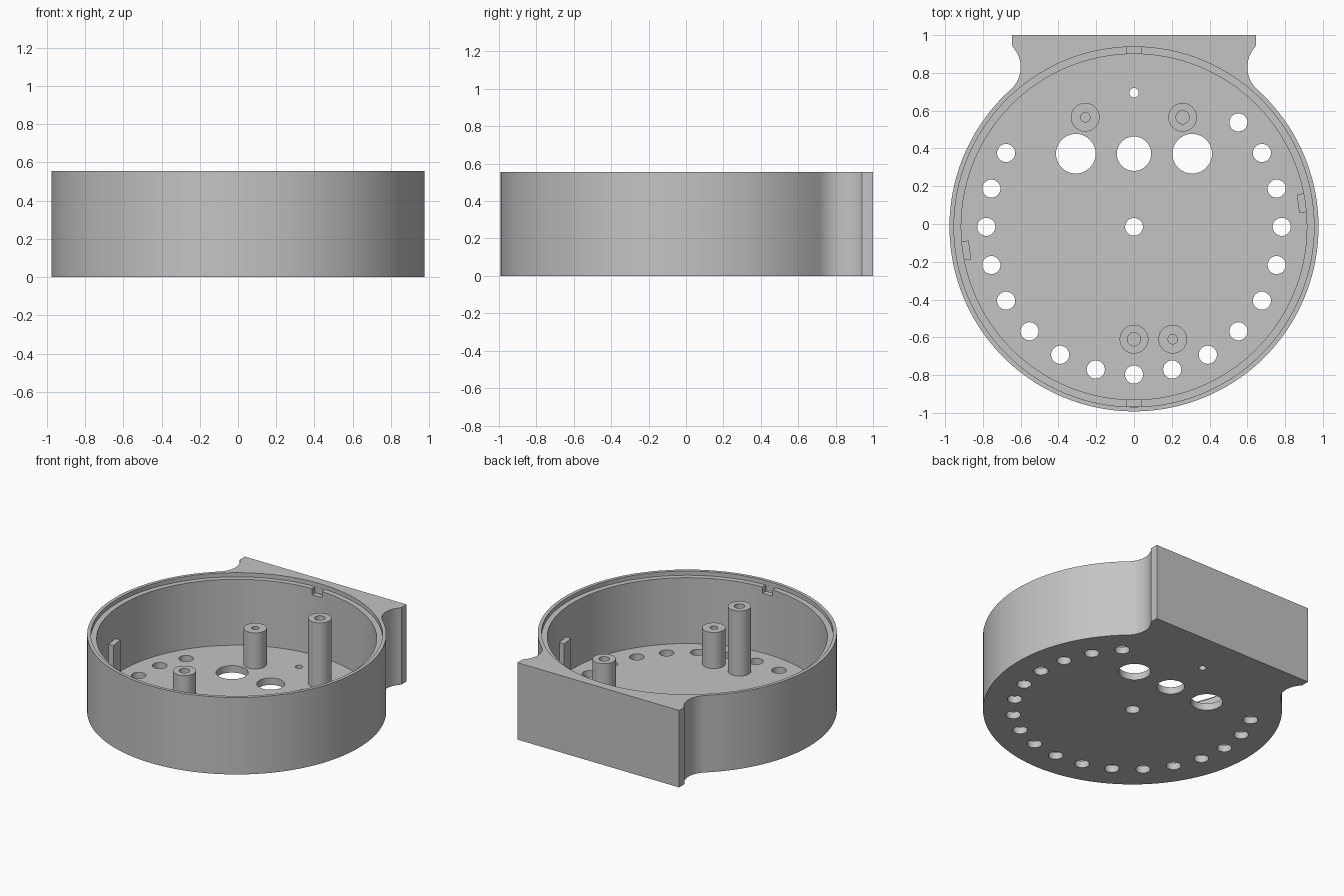
import bpy, bmesh
from math import sin, cos, pi, radians, atan2
from mathutils import Matrix, Vector

cube = bpy.data.objects.get("Cube")
if cube:
    bpy.data.objects.remove(cube, do_unlink=True)

CY = -0.015        # centre of the round housing
R = 0.977          # outer radius
H = 0.555          # total height
FLOOR = 0.05       # floor thickness
INNER = 0.915      # cavity radius
LEDGE = 0.953      # radius of the lid rebate

grey = bpy.data.materials.new("plain grey")
grey.use_nodes = True
grey.diffuse_color = (0.55, 0.55, 0.55, 1)
grey.node_tree.nodes["Principled BSDF"].inputs["Base Color"].default_value = (0.55, 0.55, 0.55, 1)


def finish(name, bm):
    bmesh.ops.recalc_face_normals(bm, faces=bm.faces)
    mesh = bpy.data.meshes.new(name)
    bm.to_mesh(mesh)
    bm.free()
    mesh.materials.append(grey)
    obj = bpy.data.objects.new(name, mesh)
    bpy.context.collection.objects.link(obj)
    return obj


def cylinders(name, specs, z0, z1, segments=48):
    """One object holding a cylinder for each (x, y, radius)."""
    bm = bmesh.new()
    for x, y, r in specs:
        bmesh.ops.create_cone(bm, cap_ends=True, segments=segments, radius1=r, radius2=r,
                              depth=z1 - z0, matrix=Matrix.Translation((x, y, (z0 + z1) / 2)))
    return finish(name, bm)


def box(name, size, place):
    bm = bmesh.new()
    bmesh.ops.create_cube(bm, size=1, matrix=place @ Matrix.Diagonal((*size, 1)))
    return finish(name, bm)


def cut(obj, cutter):
    """Subtract the cutter, keep the result, drop the cutter."""
    cutter.hide_render = True
    mod = obj.modifiers.new("cut", "BOOLEAN")
    mod.operation, mod.solver, mod.object = "DIFFERENCE", "EXACT", cutter
    graph = bpy.context.evaluated_depsgraph_get()
    mesh = bpy.data.meshes.new_from_object(obj.evaluated_get(graph))
    obj.modifiers.clear()
    obj.data = mesh
    bpy.data.objects.remove(cutter, do_unlink=True)


def smooth(obj):
    bpy.ops.object.select_all(action="DESELECT")
    obj.select_set(True)
    bpy.context.view_layer.objects.active = obj
    bpy.ops.object.shade_smooth_by_angle(angle=radians(30))


# Housing outline: big arc, concave neck fillets, flat mounting back
FX, FY, FR = 0.758, 0.83, 0.158
join = atan2(FY - CY, FX)
end = radians(136)
right = [(FX + FR * cos(a), FY + FR * sin(a))
         for a in (join + pi + (end - join - pi) * i / 16 for i in range(17))]
right += [(0.645, 0.952), (0.645, 1.0)]
steps = 110
sweep = pi + 2 * join
arc = [(R * cos(a), CY + R * sin(a))
       for a in (pi - join + sweep * i / steps for i in range(1, steps))]
outline = arc + right + [(-x, y) for x, y in reversed(right)]

bm = bmesh.new()
base = bm.faces.new([bm.verts.new((x, y, 0)) for x, y in outline])
top = bmesh.ops.extrude_face_region(bm, geom=[base], use_keep_orig=True)["geom"]
bmesh.ops.translate(bm, vec=Vector((0, 0, H)),
                    verts=[v for v in top if isinstance(v, bmesh.types.BMVert)])
housing = finish("housing", bm)

# Cavity and lid rebate
cut(housing, cylinders("cavity_cutter", [(0, CY, INNER)], FLOOR, 1, 128))
cut(housing, cylinders("rebate_cutter", [(0, CY, LEDGE)], H - 0.03, 1, 128))

# Lid notches at front and back
for side in (-1, 1):
    cut(housing, box("notch_cutter", (0.08, 0.1, 0.2),
                     Matrix.Translation((0, CY + side * 0.902, 0.58))))

# Ring of small holes, plus the central and rear openings
angles = [*range(-180, 46, 15), 150, 165]
angles.remove(-180)
angles.append(180)
holes = [(0.782 * cos(radians(a)), CY + 0.782 * sin(radians(a)), 0.048) for a in angles]
holes += [(0, CY, 0.047), (0, 0.695, 0.025), (0, 0.372, 0.091),
          (-0.308, 0.372, 0.105), (0.308, 0.372, 0.105)]
cut(housing, cylinders("hole_cutter", holes, -0.1, 0.1, 40))
smooth(housing)

# Screw posts with blind bores: x, y, top, bore radius
posts = {"rear_left_tall_post": (0.257, 0.565, 0.52, 0.035),
         "rear_right_short_post": (-0.258, 0.565, 0.31, 0.025),
         "front_tall_post": (0, -0.61, 0.52, 0.035),
         "front_short_post": (0.205, -0.61, 0.31, 0.025)}
for name, (x, y, height, bore) in posts.items():
    post = cylinders(name, [(x, y, 0.076)], FLOOR - 0.02, height)
    cut(post, cylinders("bore_cutter", [(x, y, bore)], height - 0.2, height + 0.1, 32))
    smooth(post)

# Upright tabs on the inner wall
for name, turn in (("left_tab", 8), ("right_tab", 188)):
    place = (Matrix.Translation((0, CY, 0)) @ Matrix.Rotation(radians(turn), 4, "Z")
             @ Matrix.Translation((0.897, 0, 0.17)))
    box(name, (0.04, 0.1, 0.28), place)
